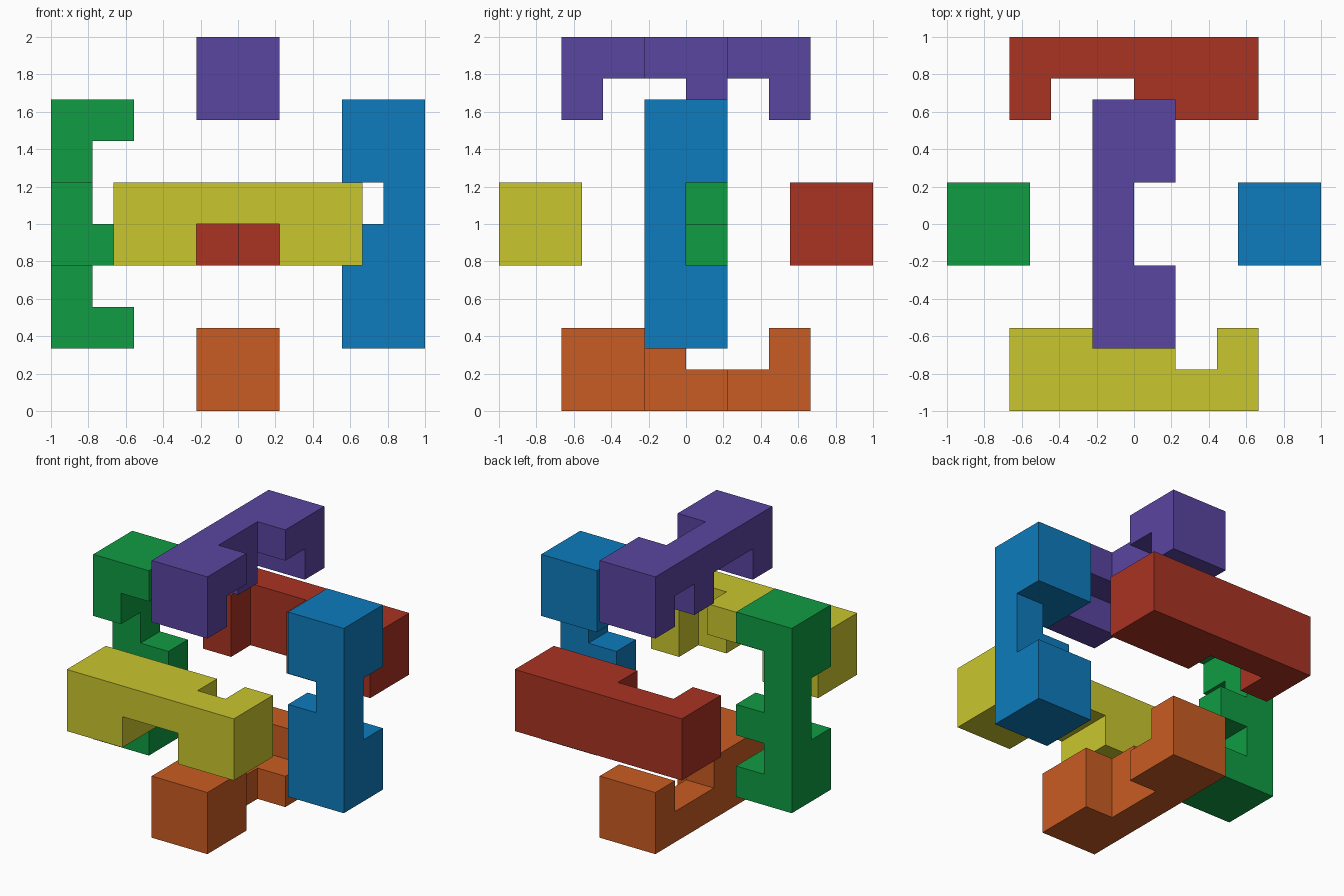
import bpy, bmesh
from mathutils import Vector
from itertools import product

if "Cube" in bpy.data.objects:
    bpy.data.objects.remove(bpy.data.objects["Cube"])

U = 2 / 9  # one puzzle cell


def linear(c):
    c /= 255
    return c / 12.92 if c <= 0.04045 else ((c + 0.055) / 1.055) ** 2.4


def notched_bar(name, color, corner, size, notches):
    """Bar of unit cells; each notch is (x0, x1, y0, y1, z0, z1) in cells from the corner."""
    def solid(c):
        return (all(0 <= c[i] < size[i] for i in range(3)) and
                not any(all(n[2 * i] <= c[i] < n[2 * i + 1] for i in range(3)) for n in notches))

    bm = bmesh.new()
    origin = Vector(corner) + Vector((0, 0, 4.5))
    for c in product(*map(range, size)):
        if not solid(c):
            continue
        for axis, side in product(range(3), (0, 1)):
            near = list(c)
            near[axis] += 2 * side - 1
            if solid(near):
                continue
            # outward face of this cell
            a, b = (axis + 1) % 3, (axis + 2) % 3
            loop = [(0, 0), (1, 0), (1, 1), (0, 1)]
            verts = []
            for da, db in (loop if side else loop[::-1]):
                p = Vector(c)
                p[axis] += side
                p[a] += da
                p[b] += db
                verts.append(bm.verts.new((origin + p) * U))
            bm.faces.new(verts)
    bmesh.ops.remove_doubles(bm, verts=bm.verts, dist=1e-4)
    bmesh.ops.dissolve_limit(bm, angle_limit=0.01, verts=bm.verts, edges=bm.edges)

    mesh = bpy.data.meshes.new(name)
    bm.to_mesh(mesh)
    bm.free()
    mat = bpy.data.materials.new(color[0])
    mat.diffuse_color = (*map(linear, color[1]), 1)
    mat.use_nodes = True
    mat.node_tree.nodes["Principled BSDF"].inputs["Base Color"].default_value = mat.diffuse_color
    mesh.materials.append(mat)
    bpy.context.collection.objects.link(bpy.data.objects.new(name, mesh))


ALONG_X, ALONG_Y, ALONG_Z = (6, 2, 2), (2, 6, 2), (2, 2, 6)

# Top and bottom bars
notched_bar("top_bar", ("purple", (90, 69, 160)), (-1, -3, 2.5), ALONG_Y,
            [(0, 2, 1, 3, 0, 1), (0, 2, 4, 5, 0, 1), (1, 2, 2, 4, 0, 2)])
notched_bar("bottom_bar", ("orange", (201, 92, 34)), (-1, -3, -4.5), ALONG_Y,
            [(0, 2, 3, 5, 1, 2), (1, 2, 2, 4, 0, 2)])
# Front and back bars
notched_bar("front_bar", ("yellow", (201, 198, 46)), (-3, -4.5, -1), ALONG_X,
            [(2, 4, 0, 2, 0, 1), (4, 5, 1, 2, 0, 2)])
notched_bar("back_bar", ("red", (170, 51, 35)), (-3, 2.5, -1), ALONG_X,
            [(1, 3, 0, 1, 0, 2)])
# Upright side bars
notched_bar("right_bar", ("blue", (14, 124, 189)), (2.5, -1, -3), ALONG_Z,
            [(0, 1, 0, 2, 3, 4), (0, 2, 1, 2, 2, 4)])
notched_bar("left_bar", ("green", (16, 156, 66)), (-4.5, -1, -3), ALONG_Z,
            [(1, 2, 0, 2, 1, 2), (1, 2, 0, 2, 3, 5), (0, 2, 0, 1, 2, 4)])
